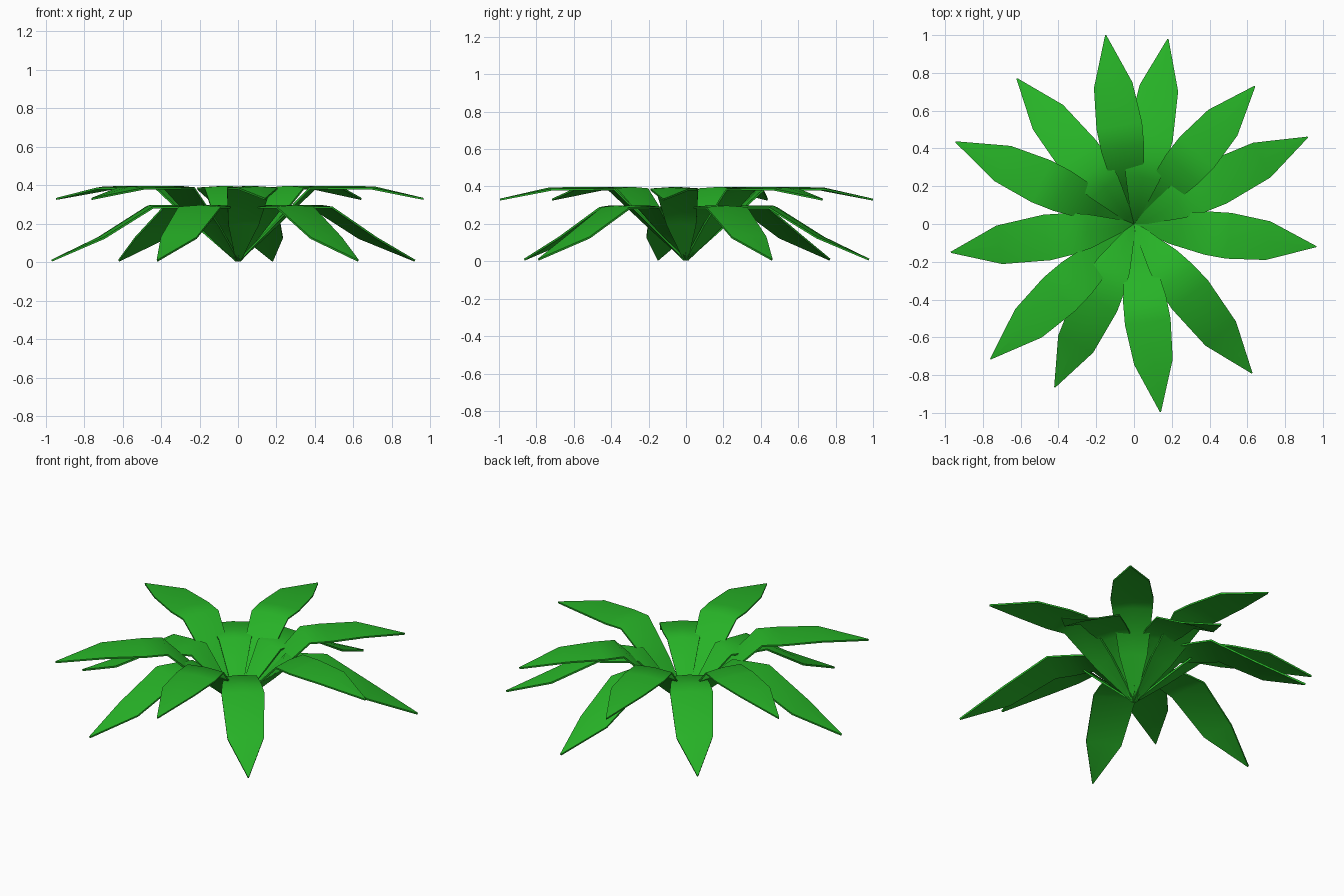
import bpy, math

if "Cube" in bpy.data.objects:
    bpy.data.objects.remove(bpy.data.objects["Cube"])

green = bpy.data.materials.new("leaf_green")
green.diffuse_color = (0.02, 0.45, 0.02, 1)
green.use_nodes = True
green.node_tree.nodes["Principled BSDF"].inputs["Base Color"].default_value = green.diffuse_color

# Leaf profiles: fraction of length, height, half width
UPPER = [(0.0, 0.012, 0.012), (0.20, 0.205, 0.08), (0.40, 0.398, 0.115),
         (0.52, 0.398, 0.122), (0.735, 0.395, 0.103), (1.0, 0.335, 0.003)]
LOWER = [(0.0, 0.012, 0.012), (0.25, 0.298, 0.092), (0.36, 0.298, 0.112),
         (0.475, 0.298, 0.122), (0.735, 0.138, 0.103), (1.0, 0.014, 0.003)]
ARCH = 0.008  # midrib sits slightly above the leaf edges


def leaf(name, tip, profile):
    """Bent, pointed leaf from the centre to the given tip position."""
    length = math.hypot(*tip)
    dx, dy = tip[0] / length, tip[1] / length
    verts, faces = [], []
    for f, z, hw in profile:
        for side in (-1, 0, 1):
            drop = ARCH * abs(side) * hw / 0.12
            verts.append((dx * f * length - dy * hw * side,
                          dy * f * length + dx * hw * side, z - drop))
    for i in range(len(profile) - 1):
        for j in (0, 1):
            a = i * 3 + j
            faces.append((a, a + 3, a + 4, a + 1))
    mesh = bpy.data.meshes.new(name)
    mesh.from_pydata(verts, [], faces)
    mesh.materials.append(green)
    ob = bpy.data.objects.new(name, mesh)
    bpy.context.collection.objects.link(ob)
    for p in mesh.polygons:
        p.use_smooth = True
    solid = ob.modifiers.new("thickness", 'SOLIDIFY')
    solid.thickness = 0.01
    solid.offset = -1
    # keep the thin rim crisp
    bpy.ops.object.select_all(action='DESELECT')
    ob.select_set(True)
    bpy.context.view_layer.objects.active = ob
    bpy.ops.object.modifier_apply(modifier="thickness")
    bpy.ops.object.shade_smooth_by_angle(angle=math.radians(60))


# Upper ring of flat-topped leaves
for i, tip in enumerate([(-0.15, 1.0), (0.64, 0.73), (0.965, -0.12),
                         (0.14, -0.995), (-0.76, -0.715), (-0.945, 0.435)]):
    leaf(f"upper_leaf_{i}", tip, UPPER)

# Lower ring of drooping leaves
for i, tip in enumerate([(0.18, 0.98), (0.92, 0.46), (0.625, -0.79),
                         (-0.42, -0.865), (-0.97, -0.15), (-0.62, 0.77)]):
    leaf(f"lower_leaf_{i}", tip, LOWER)
